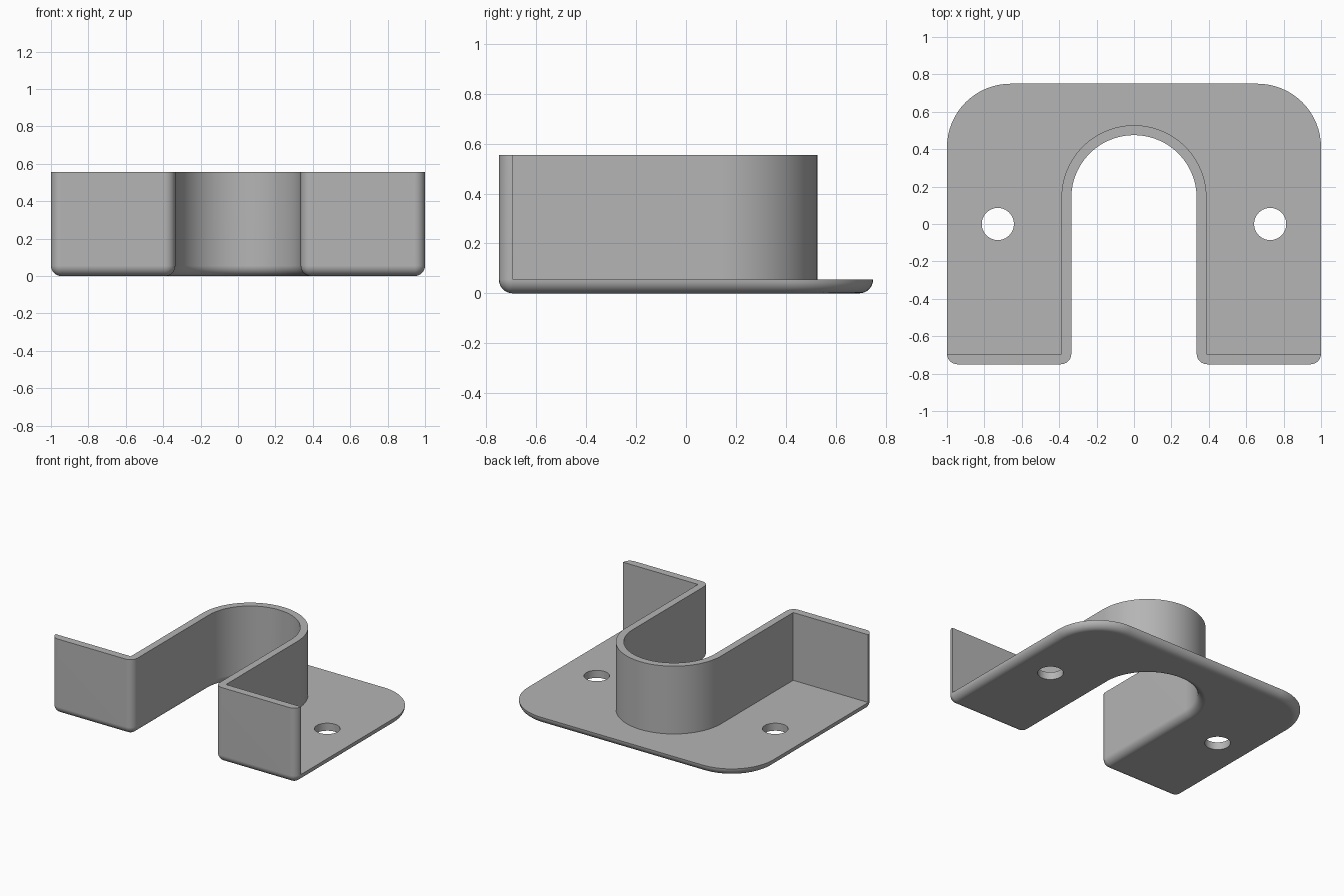
import bpy, bmesh
from math import sin, cos, pi, radians

cube = bpy.data.objects.get("Cube")
if cube:
    bpy.data.objects.remove(cube, do_unlink=True)

HALF_X, HALF_Y, HEIGHT = 1.0, 0.75, 0.555
PLATE = 0.055          # floor thickness, also the edge rounding
SLOT, SLOT_Y = 0.335, 0.14
BACK_R, FRONT_R = 0.34, 0.056

grey = bpy.data.materials.new("plain_grey")
grey.use_nodes = True
colour = (0.46, 0.46, 0.46, 1)
grey.diffuse_color = colour
grey.node_tree.nodes["Principled BSDF"].inputs["Base Color"].default_value = colour


def arc(cx, cy, r, start, end, steps):
    angles = [radians(start + (end - start) * i / steps) for i in range(steps + 1)]
    return [(cx + r * cos(a), cy + r * sin(a)) for a in angles]


def outline(inset):
    """U-shaped footprint, shrunk inwards by the inset."""
    back, front = BACK_R - inset, FRONT_R - inset
    bx, by = HALF_X - BACK_R, HALF_Y - BACK_R
    fx, fy = HALF_X - FRONT_R, FRONT_R - HALF_Y
    sx = SLOT + FRONT_R
    return (arc(bx, by, back, 0, 90, 16) + arc(-bx, by, back, 90, 180, 16)
            + arc(-fx, fy, front, 180, 270, 6) + arc(-sx, fy, front, 270, 360, 6)
            + arc(0, SLOT_Y, SLOT + inset, 180, 0, 48)
            + arc(sx, fy, front, 180, 270, 6) + arc(fx, fy, front, 270, 360, 6))


def loft(name, layers):
    """Closed solid through stacked (points, z) layers."""
    bm = bmesh.new()
    rings = [[bm.verts.new((x, y, z)) for x, y in pts] for pts, z in layers]
    for low, high in zip(rings, rings[1:]):
        for i in range(len(low)):
            j = (i + 1) % len(low)
            bm.faces.new((low[i], low[j], high[j], high[i]))
    bm.faces.new(rings[0][::-1])
    bm.faces.new(rings[-1])
    bmesh.ops.recalc_face_normals(bm, faces=bm.faces)
    mesh = bpy.data.meshes.new(name)
    bm.to_mesh(mesh)
    bm.free()
    mesh.materials.append(grey)
    obj = bpy.data.objects.new(name, mesh)
    bpy.context.collection.objects.link(obj)
    return obj


# Full-height body with a rounded lower edge
layers = []
for i in range(9):
    t = i / 8 * pi / 2
    layers.append((outline(PLATE * (1 - sin(t))), PLATE * (1 - cos(t))))
layers.append((outline(0), HEIGHT))
bracket = loft("bracket_body", layers)

# Open space behind the wall, and the two screw holes
wall_r, front_y = SLOT + 0.053, -0.694
pocket = ([(-1.2, 1), (-1.2, front_y), (-wall_r, front_y)]
          + arc(0, SLOT_Y, wall_r, 180, 0, 48)
          + [(wall_r, front_y), (1.2, front_y), (1.2, 1)])
cutters = [loft("pocket_cutter", [(pocket, PLATE + 0.0005), (pocket, 1)])]
for side, x in (("left", 0.728), ("right", -0.728)):
    circle = arc(x, 0, 0.086, 0, 360, 40)[:-1]
    cutters.append(loft(side + "_hole_cutter", [(circle, -0.1), (circle, 0.2)]))

bpy.ops.object.select_all(action="DESELECT")
bpy.context.view_layer.objects.active = bracket
bracket.select_set(True)
for cutter in cutters:
    mod = bracket.modifiers.new("cut", "BOOLEAN")
    mod.operation = "DIFFERENCE"
    mod.solver = "EXACT"
    mod.object = cutter
    bpy.ops.object.modifier_apply(modifier=mod.name)
    bpy.data.objects.remove(cutter, do_unlink=True)

# Smooth curves, crisp edges
bpy.ops.object.shade_smooth_by_angle(angle=radians(30))
weighted = bracket.modifiers.new("even_shading", "WEIGHTED_NORMAL")
weighted.keep_sharp = True
